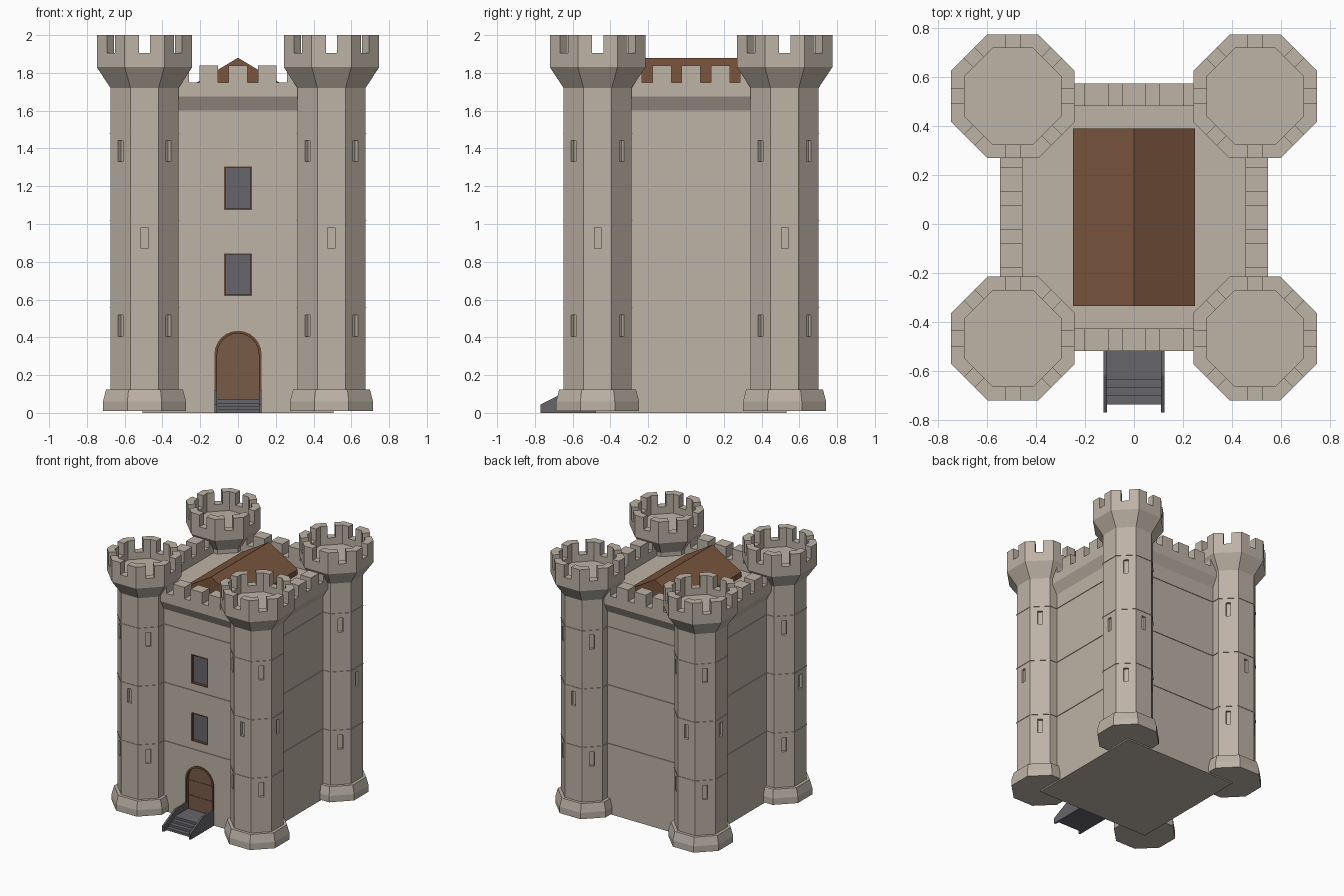
import bpy, bmesh, math
from mathutils import Vector, Matrix

if "Cube" in bpy.data.objects:
    bpy.data.objects.remove(bpy.data.objects["Cube"])

def material(name, hexcode):
    lin = [(int(hexcode[i:i + 2], 16) / 255) ** 2.2 for i in (0, 2, 4)]
    m = bpy.data.materials.new(name)
    m.diffuse_color = (*lin, 1)
    m.use_nodes = True
    m.node_tree.nodes["Principled BSDF"].inputs["Base Color"].default_value = m.diffuse_color
    return m

STONE = material("stone", "BCB1A4")
ROOF = material("roof_brown", "7A5640")
DOOR = material("door_brown", "785B49")
TRIM = material("trim_brown", "6B4A38")
GREY = material("slate_grey", "66656A")

CY = 0.027            # keep centre in y
WALL = CY - 0.505     # front wall plane
LEDGES = (0.557, 1.02, 1.48)

def finish(name, bm, mat, loc=(0, 0, 0)):
    bmesh.ops.recalc_face_normals(bm, faces=bm.faces)
    me = bpy.data.meshes.new(name)
    bm.to_mesh(me)
    bm.free()
    me.materials.append(mat)
    ob = bpy.data.objects.new(name, me)
    ob.location = loc
    bpy.context.collection.objects.link(ob)
    return ob

def prism(bm, pts, vec):
    """Extrude a closed 3D polygon along vec."""
    a = [bm.verts.new(p) for p in pts]
    b = [bm.verts.new(Vector(p) + Vector(vec)) for p in pts]
    bm.faces.new(a)
    bm.faces.new(b[::-1])
    for i in range(len(a)):
        j = (i + 1) % len(a)
        bm.faces.new((a[i], b[i], b[j], a[j]))

def box(bm, x0, x1, y0, y1, z0, z1, rot=0):
    R = Matrix.Rotation(rot, 3, 'Z')
    prism(bm, [R @ Vector(p) for p in ((x0, y0, z0), (x1, y0, z0), (x1, y1, z0), (x0, y1, z0))],
          (0, 0, z1 - z0))

def loft(bm, n, profile):
    """Stack n-sided rings given as (apothem, z), capped at both ends."""
    rings = []
    for a, z in profile:
        r = a / math.cos(math.pi / n)
        rings.append([bm.verts.new((r * math.cos((2 * i + 1) * math.pi / n),
                                    r * math.sin((2 * i + 1) * math.pi / n), z)) for i in range(n)])
    for p, q in zip(rings, rings[1:]):
        for i in range(n):
            j = (i + 1) % n
            bm.faces.new((p[i], p[j], q[j], q[i]))
    bm.faces.new(rings[0][::-1])
    bm.faces.new(rings[-1])

def cut(ob, cutter):
    """Subtract cutter from ob and bake the result."""
    mod = ob.modifiers.new("cut", 'BOOLEAN')
    mod.operation, mod.solver, mod.object = 'DIFFERENCE', 'EXACT', cutter
    dg = bpy.context.evaluated_depsgraph_get()
    me = bpy.data.meshes.new_from_object(ob.evaluated_get(dg))
    ob.modifiers.clear()
    ob.data = me
    bpy.data.objects.remove(cutter)

def frame(bm, outer, inner, y0, y1):
    """Ring between two xz loops, from y0 to y1."""
    loops = [[bm.verts.new((x, y, z)) for x, z in l]
             for l, y in ((outer, y1), (outer, y0), (inner, y0), (inner, y1))]
    for k in range(4):
        p, q = loops[k], loops[(k + 1) % 4]
        for i in range(len(p)):
            j = (i + 1) % len(p)
            bm.faces.new((p[i], p[j], q[j], q[i]))

def rect(w, z0, z1):
    return [(-w, z0), (w, z0), (w, z1), (-w, z1)]

def arch(r, z0, zs, n=12):
    return [(-r, z0), (r, z0)] + [(r * math.cos(math.pi * i / n), zs + r * math.sin(math.pi * i / n))
                                  for i in range(n + 1)]

def plate(bm, loop, y, d):
    prism(bm, [(x, y, z) for x, z in loop], (0, d, 0))

# Keep: walls, corbel, parapet and roof deck in one stacked square
bm = bmesh.new()
loft(bm, 4, [(0.505, 0), (0.505, 1.6), (0.547, 1.675), (0.547, 1.75), (0.455, 1.75), (0.455, 1.69)])
keep = finish("keep_walls", bm, STONE, (0, CY, 0))

# Window and door openings
WINDOWS = ((0.62, 0.845), (1.075, 1.305))
bm = bmesh.new()
for z0, z1 in WINDOWS:
    plate(bm, rect(0.073, z0, z1), WALL - 0.05, 0.08)
plate(bm, arch(0.125, 0.02, 0.31), WALL - 0.05, 0.08)
cut(keep, finish("opening_cutter", bm, STONE))

# Keep merlons
bm = bmesh.new()
for k in range(4):
    for i in range(-2, 3):
        c = i * 0.155
        box(bm, 0.455, 0.547, c - 0.05, c + 0.05, 1.75, 1.84, k * math.pi / 2)
finish("keep_merlons", bm, STONE, (0, CY, 0))

# Thin string courses on the keep
bm = bmesh.new()
for z in LEDGES:
    loft(bm, 4, [(0.51, z - 0.002), (0.51, z + 0.002)])
finish("keep_ledges", bm, STONE, (0, CY, 0))

# Gabled roof
bm = bmesh.new()
prism(bm, [(x, -0.335, z) for x, z in
           ((-0.25, 1.685), (0.25, 1.685), (0.25, 1.73), (0, 1.88), (-0.25, 1.73))], (0, 0.725, 0))
finish("gable_roof", bm, ROOF)

# Windows: brown lining and grey panes
bm, bg = bmesh.new(), bmesh.new()
for z0, z1 in WINDOWS:
    frame(bm, rect(0.073, z0, z1), rect(0.067, z0 + 0.006, z1 - 0.006), WALL - 0.003, WALL + 0.03)
    plate(bg, rect(0.07, z0 + 0.003, z1 - 0.003), WALL + 0.02, 0.008)
finish("window_frames", bm, TRIM)
finish("window_panes", bg, GREY)

# Arched door with frame and raised battens
bm = bmesh.new()
frame(bm, arch(0.125, 0.02, 0.31), arch(0.11, 0.025, 0.31), WALL - 0.006, WALL + 0.03)
finish("door_frame", bm, TRIM)
bm = bmesh.new()
plate(bm, arch(0.115, 0.02, 0.31), WALL + 0.018, 0.01)
plate(bm, rect(0.004, 0.07, 0.415), WALL + 0.014, 0.005)
for z in (0.17, 0.29):
    plate(bm, rect(0.109, z, z + 0.008), WALL + 0.014, 0.005)
finish("door", bm, DOOR)

# Entrance stairs: four steps between sloping cheeks
bm = bmesh.new()
for i in range(4):
    box(bm, -0.112, 0.112, -0.737 + 0.034 * i, WALL + 0.01, 0, 0.0175 * (i + 1))
for x in (-0.125, 0.11):
    prism(bm, [(x, y, z) for y, z in ((-0.77, 0), (-0.77, 0.045), (-0.62, 0.12),
                                      (WALL + 0.01, 0.12), (WALL + 0.01, 0))], (0.015, 0, 0))
finish("entrance_stairs", bm, GREY)

# Tower shaft with plinth, flared head and sunken floor
bm = bmesh.new()
loft(bm, 8, [(0.22, 0.01), (0.22, 0.06), (0.203, 0.125), (0.18, 0.125), (0.18, 1.72),
             (0.2525, 1.83), (0.2525, 1.905), (0.197, 1.905), (0.197, 1.85)])
tower = finish("tower", bm, STONE)

# Arrow slits on the outward faces
bm = bmesh.new()
for deg, heights in ((0, (0.87,)), (90, (0.87,)), (45, (0.405, 1.33)),
                     (135, (0.405, 1.33)), (-45, (0.405, 1.33))):
    for z in heights:
        box(bm, 0.16, 0.2, -0.0175, 0.0175, z, z + 0.112, math.radians(deg))
cut(tower, finish("slit_cutter", bm, STONE))

# Tower merlons wrapping each corner, gap in the middle of each side
bm = bmesh.new()
A, B, G, T = 0.2525, 0.197, 0.03, math.tan(math.pi / 8)
for k in range(8):
    R0 = Matrix.Rotation(k * math.pi / 4, 3, 'Z')
    R1 = Matrix.Rotation((k + 1) * math.pi / 4, 3, 'Z')
    prism(bm, [R0 @ Vector((A, G, 1.905)), R0 @ Vector((A, A * T, 1.905)), R1 @ Vector((A, -G, 1.905)),
               R1 @ Vector((B, -G, 1.905)), R0 @ Vector((B, B * T, 1.905)), R0 @ Vector((B, G, 1.905))],
          (0, 0, 0.095))
merlons = finish("tower_merlons", bm, STONE)

# Thin string courses on the tower
bm = bmesh.new()
for z in LEDGES:
    loft(bm, 8, [(0.184, z - 0.002), (0.184, z + 0.002)])
ledges = finish("tower_ledges", bm, STONE)

# Repeat the tower parts at all four corners
for k, (sx, sy) in enumerate(((1, 1), (-1, 1), (-1, -1), (1, -1))):
    for part in (tower, merlons, ledges):
        ob = part if k == 0 else part.copy()
        if k:
            bpy.context.collection.objects.link(ob)
        ob.location = (sx * 0.495, CY + sy * 0.495, 0)
        ob.rotation_euler = (0, 0, k * math.pi / 2)
